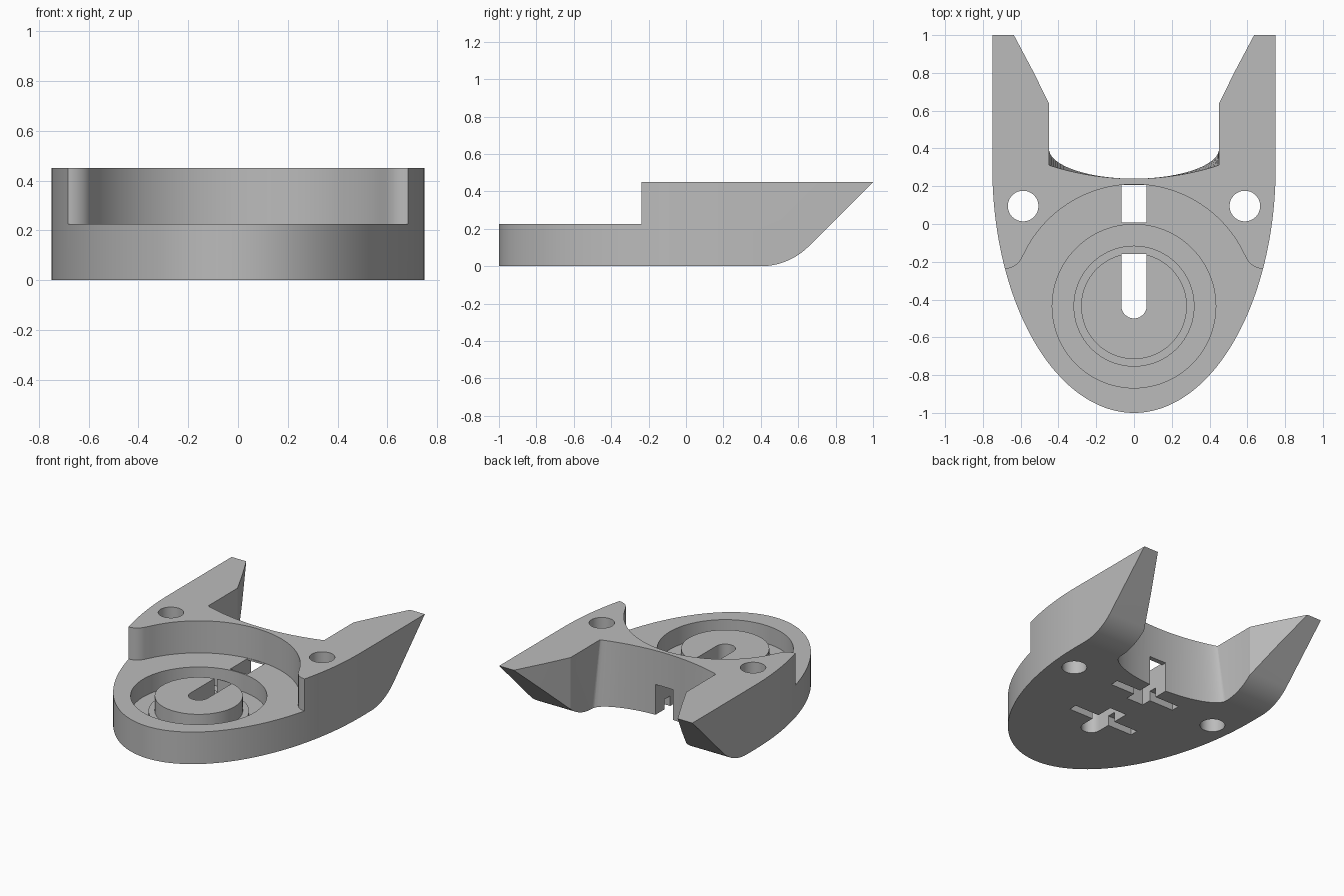
import bpy, bmesh
from math import sin, cos, pi, radians, sqrt
from mathutils import Vector

cube = bpy.data.objects.get("Cube")
if cube:
    bpy.data.objects.remove(cube, do_unlink=True)

grey = bpy.data.materials.new("plain_grey")
grey.use_nodes = True
colour = (0.5, 0.5, 0.5, 1)
grey.diffuse_color = colour
grey.node_tree.nodes["Principled BSDF"].inputs["Base Color"].default_value = colour

HEIGHT, STEP, DISC_Y = 0.45, 0.225, -0.435


def make(name, bm):
    bmesh.ops.recalc_face_normals(bm, faces=bm.faces)
    mesh = bpy.data.meshes.new(name)
    bm.to_mesh(mesh)
    bm.free()
    ob = bpy.data.objects.new(name, mesh)
    bpy.context.collection.objects.link(ob)
    return ob


def loft(name, low, high):
    """Solid between two matching closed loops of 3D points."""
    bm = bmesh.new()
    a = [bm.verts.new(p) for p in low]
    b = [bm.verts.new(p) for p in high]
    bm.faces.new(a)
    bm.faces.new(b)
    for i in range(len(a)):
        j = (i + 1) % len(a)
        bm.faces.new((a[i], a[j], b[j], b[i]))
    return make(name, bm)


def prism(name, pts, z0, z1):
    return loft(name, [(x, y, z0) for x, y in pts], [(x, y, z1) for x, y in pts])


def arc(cx, cy, rx, ry, start, end, n):
    steps = [radians(start + (end - start) * i / n) for i in range(n + 1)]
    return [(cx + rx * cos(t), cy + ry * sin(t)) for t in steps]


def mirrored(half):
    """Complete a +x half outline that ends on or near the centre line."""
    return half + [(-x, y) for x, y in reversed(half) if x > 1e-5]


def box(name, x, y0, y1, z0, z1):
    return prism(name, [(-x, y0), (x, y0), (x, y1), (-x, y1)], z0, z1)


def ring(name, profile, n=96):
    """Closed r, z profile revolved about the disc centre."""
    bm = bmesh.new()
    loops = []
    for i in range(n):
        t = 2 * pi * i / n
        loops.append([bm.verts.new((r * cos(t), DISC_Y + r * sin(t), z)) for r, z in profile])
    for i in range(n):
        p, q = loops[i], loops[(i + 1) % n]
        for k in range(len(profile)):
            m = (k + 1) % len(profile)
            bm.faces.new((p[k], p[m], q[m], q[k]))
    return make(name, bm)


# Body: half-ellipse nose with straight sides
body = prism("mount_body", mirrored([(0.75, 1.1)] + arc(0, 0.3, 0.75, 1.3, 0, -90, 48)), 0, HEIGHT)
cutters = []

# Lower front deck, bounded by an arc with flared ends
half = [(1, -1.2), (1, -0.237)]
half += arc(0.685, -0.137, 0.1, 0.1, 270, 203.5, 10)
half += arc(0, DISC_Y, 0.645, 0.645, 23.5, 90, 32)[1:]
cutters.append(prism("deck_cut", mirrored(half), STEP, 0.6))

# Swept underside of the arms
R = 0.36
sweep = arc(0.55 - R * (sqrt(2) - 1), R, R, R, -90, -45, 14)
sweep += [(1.3, 0.75), (1.3, -0.2), (sweep[0][0], -0.2)]
cutters.append(loft("underside_cut", [(-1, y, z) for y, z in sweep], [(1, y, z) for y, z in sweep]))

# Rear opening: sharp corners on top blending into round ones below
flare = [(0.70, 1.12), (0.636, 1.0), (0.535, 0.81), (0.45, 0.638)]
upper, lower = list(flare), list(flare)
for i in range(25):
    s = cos(i / 24 * pi / 2)
    upper.append((0.45 * s, 0.24 + 0.07 * s * s))
    lower.append((0.45 * s, 0.24 + 0.16 * (1 - sqrt(max(0, 1 - s * s)))))
cutters.append(loft("opening_cut",
                    [(x, y, -0.01) for x, y in mirrored(lower)],
                    [(x, y, HEIGHT + 0.01) for x, y in mirrored(upper)]))

# Round recess around a stepped central disc
cutters.append(ring("recess_cut", [(0.28, 0.35), (0.28, 0.12), (0.32, 0.12),
                                   (0.32, 0.1), (0.433, 0.1), (0.433, 0.35)]))

# Slots through the disc and the deck, with a notch in the rear wall
W = 0.067
cutters.append(prism("disc_slot_cut", [(W, -0.16), (-W, -0.16)]
                     + arc(0, -0.5 + W, W, W, 180, 360, 16), -0.1, 0.3))
cutters.append(box("deck_slot_cut", W, 0.008, 0.206, -0.1, 0.3))
cutters.append(box("rear_notch_cut", W, 0.1, 0.3, -0.1, 0.212))

# Shallow cross grooves in the underside
for y in (-0.31, 0.11):
    cutters.append(box("cross_groove_cut", 0.26, y - 0.03, y + 0.03, -0.1, 0.07))

# Screw holes
for side in (-1, 1):
    cutters.append(prism("screw_hole_cut", arc(side * 0.587, 0.095, 0.081, 0.081, 0, 354.375, 63), -0.1, 0.6))

for c in cutters:
    c.hide_render = True
    mod = body.modifiers.new(c.name, "BOOLEAN")
    mod.operation, mod.solver, mod.object = "DIFFERENCE", "EXACT", c

# Bake the cuts and drop the cutters
bpy.context.view_layer.update()
mesh = bpy.data.meshes.new_from_object(body.evaluated_get(bpy.context.evaluated_depsgraph_get()))
body.modifiers.clear()
body.data = mesh
for c in cutters:
    bpy.data.objects.remove(c, do_unlink=True)

mesh.materials.clear()
mesh.materials.append(grey)
for f in mesh.polygons:
    f.material_index = 0
bpy.ops.object.select_all(action="DESELECT")
body.select_set(True)
bpy.context.view_layer.objects.active = body
bpy.ops.object.shade_smooth_by_angle(angle=radians(25))
